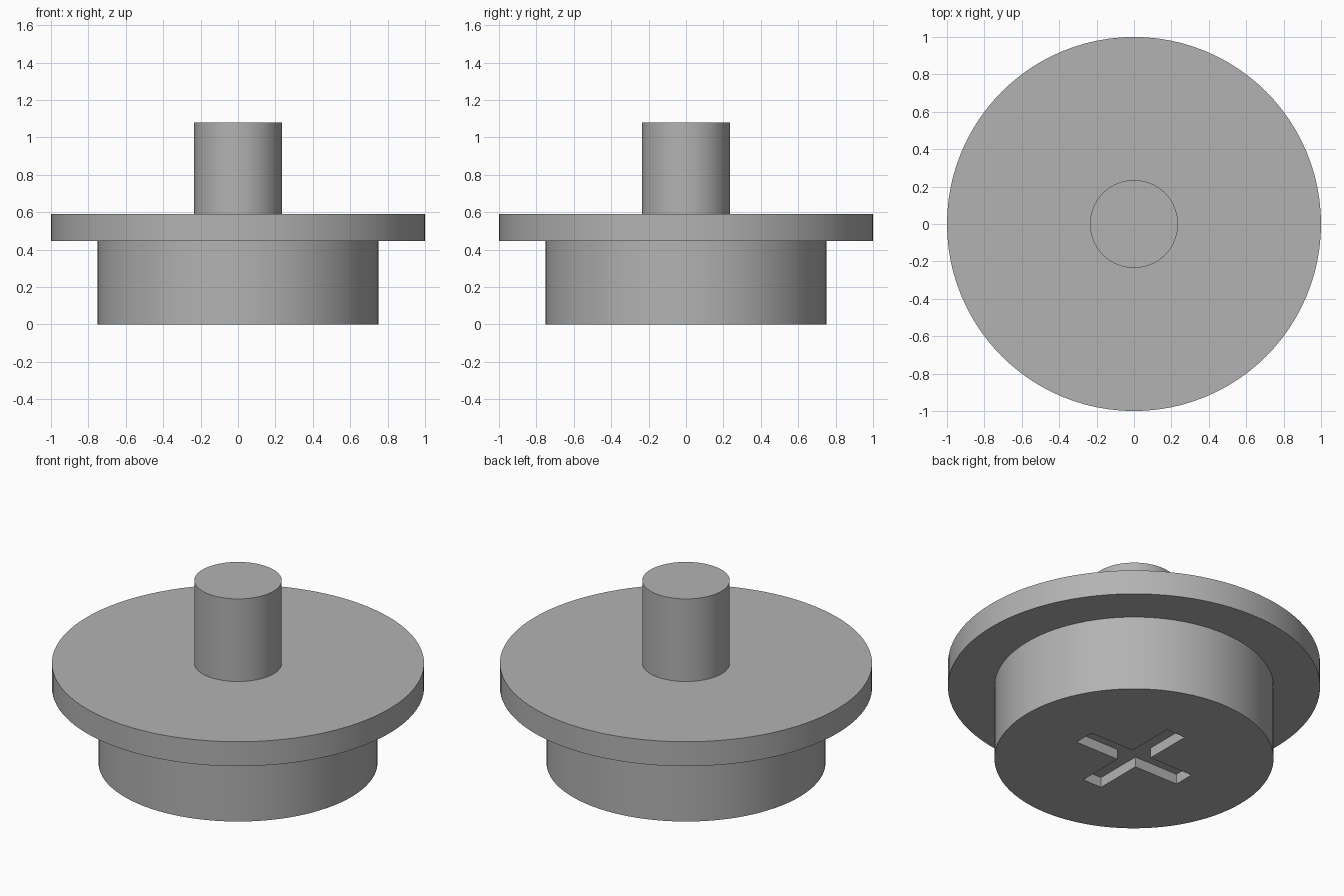
import bpy, bmesh, math
from mathutils import Matrix

cube = bpy.data.objects.get("Cube")
if cube:
    bpy.data.objects.remove(cube, do_unlink=True)

SEGMENTS = 96
HEAD_R, FLANGE_R, STEM_R = 0.75, 1.0, 0.235
FLANGE_Z, STEM_Z, TOP_Z = 0.445, 0.59, 1.08
SLOT_LENGTH, SLOT_WIDTH, SLOT_DEPTH = 0.70, 0.125, 0.06

grey = bpy.data.materials.new("plain grey")
grey.use_nodes = True
colour = (0.45, 0.45, 0.45, 1)
grey.diffuse_color = colour
grey.node_tree.nodes["Principled BSDF"].inputs["Base Color"].default_value = colour


def add_object(name, bm):
    bmesh.ops.recalc_face_normals(bm, faces=bm.faces)
    mesh = bpy.data.meshes.new(name)
    bm.to_mesh(mesh)
    bm.free()
    obj = bpy.data.objects.new(name, mesh)
    obj.data.materials.append(grey)
    bpy.context.collection.objects.link(obj)
    return obj


# Turned body: wide head, flange and stem in one stepped solid
profile = [(HEAD_R, 0), (HEAD_R, FLANGE_Z), (FLANGE_R, FLANGE_Z),
           (FLANGE_R, STEM_Z), (STEM_R, STEM_Z), (STEM_R, TOP_Z)]
bm = bmesh.new()
rings = []
for r, z in profile:
    ring = bmesh.ops.create_circle(bm, segments=SEGMENTS, radius=r,
                                   matrix=Matrix.Translation((0, 0, z)))
    rings.append(ring["verts"])
for low, high in zip(rings, rings[1:]):
    for i in range(SEGMENTS):
        j = (i + 1) % SEGMENTS
        bm.faces.new((low[i], low[j], high[j], high[i]))
bm.faces.new(rings[0])
bm.faces.new(rings[-1])
body = add_object("flanged_body", bm)

# Cross-shaped recess cut into the underside
h, a = SLOT_WIDTH / 2, SLOT_LENGTH / 2
bm = bmesh.new()
outline = []
for k in range(4):
    turn = Matrix.Rotation(k * math.pi / 2, 3, "Z")
    for x, y in ((a, -h), (a, h), (h, h)):
        outline.append(bm.verts.new(turn @ Matrix.Translation((x, y, -0.1)).to_translation()))
base = bm.faces.new(outline)
extruded = bmesh.ops.extrude_face_region(bm, geom=[base])
top = [v for v in extruded["geom"] if isinstance(v, bmesh.types.BMVert)]
bmesh.ops.translate(bm, verts=top, vec=(0, 0, 0.1 + SLOT_DEPTH))
cutter = add_object("cross_recess_cutter", bm)
cutter.hide_render = True
cutter.hide_set(True)

cut = body.modifiers.new("cross_recess", "BOOLEAN")
cut.operation = "DIFFERENCE"
cut.solver = "EXACT"
cut.object = cutter

# Bake the cut, drop the cutter, then smooth the round walls
bpy.ops.object.select_all(action="DESELECT")
body.select_set(True)
bpy.context.view_layer.objects.active = body
bpy.ops.object.modifier_apply(modifier=cut.name)
bpy.data.objects.remove(cutter, do_unlink=True)
bpy.ops.object.shade_smooth_by_angle(angle=math.radians(30))
